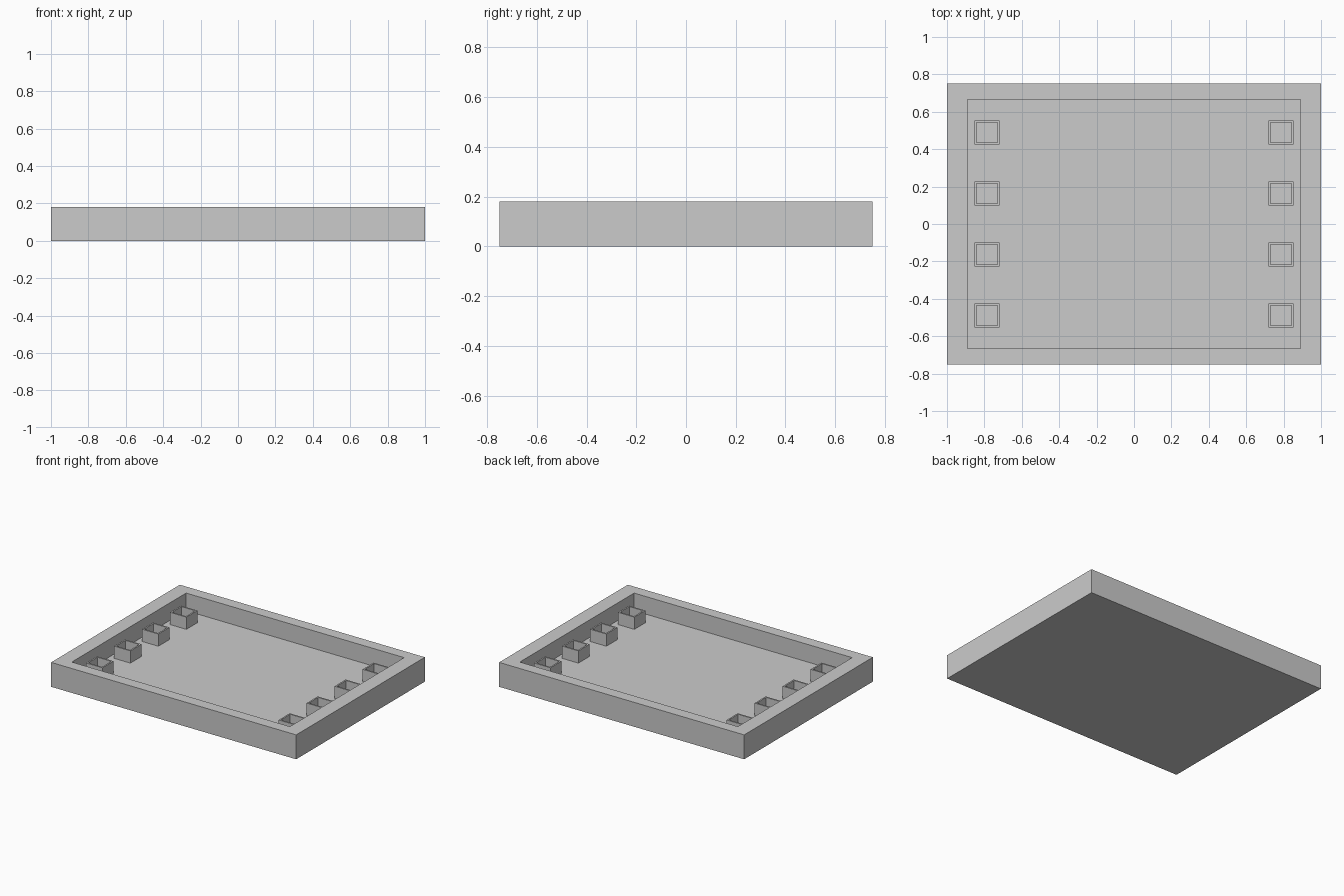
import bpy

if "Cube" in bpy.data.objects:
    bpy.data.objects.remove(bpy.data.objects["Cube"])

FLOOR = 0.05


def rect(hx, hy, z, cx=0.0, cy=0.0):
    """Four corners of a rectangle, counter-clockwise."""
    return [(cx + sx * hx, cy + sy * hy, z)
            for sx, sy in ((-1, -1), (1, -1), (1, 1), (-1, 1))]


def hollow_box(name, center, outer, inner, base, top, floor, closed):
    """Walled box: outer wall, rim and inner wall, optionally with floor and underside."""
    loops = [rect(*outer, base, *center), rect(*outer, top, *center),
             rect(*inner, top, *center), rect(*inner, floor, *center)]
    verts = [v for loop in loops for v in loop]
    faces = [(4 * k + i, 4 * k + (i + 1) % 4, 4 * k + 4 + (i + 1) % 4, 4 * k + 4 + i)
             for k in range(3) for i in range(4)]
    if closed:
        faces += [(3, 2, 1, 0), (12, 13, 14, 15)]
    mesh = bpy.data.meshes.new(name)
    mesh.from_pydata(verts, [], faces)
    mesh.update()
    obj = bpy.data.objects.new(name, mesh)
    bpy.context.collection.objects.link(obj)
    return obj


# Shallow tray with a raised rim
hollow_box("tray", (0, 0), (1.0, 0.75), (0.89, 0.666), 0.0, 0.18, FLOOR, True)

# Two rows of square sockets standing on the tray floor
for side, x in (("left", -0.786), ("right", 0.786)):
    for i in range(4):
        y = -0.489 + i * 0.326
        hollow_box(f"{side}_socket_{i + 1}", (x, y), (0.067, 0.0645),
                   (0.056, 0.0535), FLOOR, 0.14, FLOOR, False)
